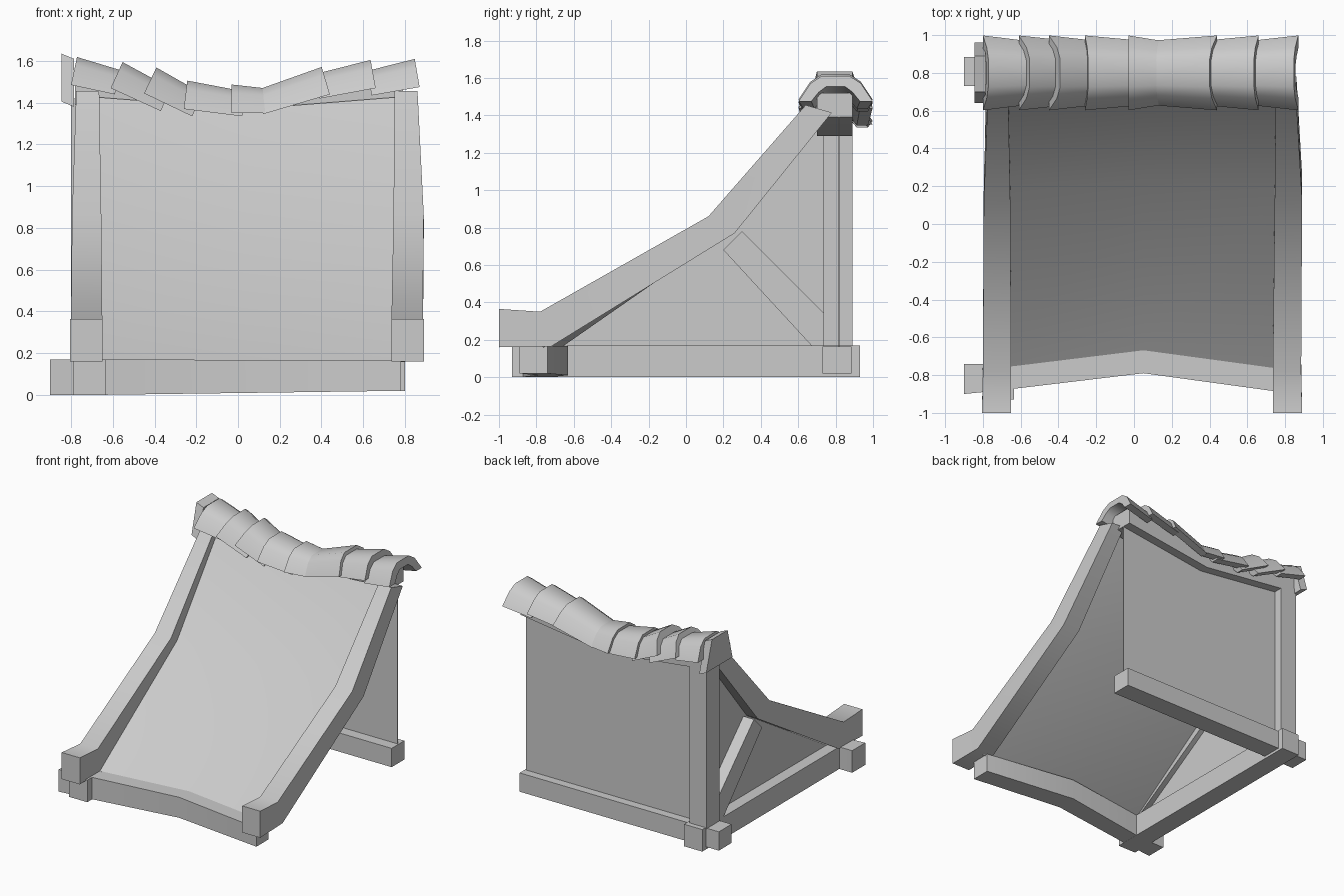
import bpy, bmesh
from mathutils import Vector

if "Cube" in bpy.data.objects:
    bpy.data.objects.remove(bpy.data.objects["Cube"])


def loft(name, rings, smooth=False):
    """Closed solid skinned through equal-length rings of 3D points."""
    bm = bmesh.new()
    vr = [[bm.verts.new(p) for p in r] for r in rings]
    n = len(vr[0])
    for a, b in zip(vr, vr[1:]):
        for i in range(n):
            j = (i + 1) % n
            bm.faces.new((a[i], a[j], b[j], b[i]))
    bm.faces.new(vr[0][::-1])
    bm.faces.new(vr[-1])
    bmesh.ops.recalc_face_normals(bm, faces=bm.faces)
    me = bpy.data.meshes.new(name)
    bm.to_mesh(me)
    bm.free()
    ob = bpy.data.objects.new(name, me)
    bpy.context.collection.objects.link(ob)
    if smooth:
        bpy.ops.object.select_all(action='DESELECT')
        ob.select_set(True)
        bpy.context.view_layer.objects.active = ob
        bpy.ops.object.shade_smooth_by_angle(angle=0.7)
    return ob


def rect(x, y0, y1, z0, z1):
    return [(x, y0, z0), (x, y1, z0), (x, y1, z1), (x, y0, z1)]


def box(name, x0, x1, y0, y1, z0, z1):
    return loft(name, [rect(x0, y0, y1, z0, z1), rect(x1, y0, y1, z0, z1)])


def side_plate(name, x0, x1, profile):
    return loft(name, [[(x, y, z) for y, z in profile] for x in (x0, x1)])


# Base beams: the front one is bowed inwards, the right side stays open
loft("front_base_beam", [rect(-0.9, -0.9, -0.74, 0, 0.17),
                         rect(-0.7, -0.88, -0.74, 0, 0.17),
                         rect(0.05, -0.79, -0.63, 0.01, 0.168),
                         rect(0.78, -0.89, -0.74, 0.02, 0.165)], smooth=True)
box("back_base_beam", -0.9, 0.8, 0.73, 0.885, 0.02, 0.165)
box("left_base_beam", -0.79, -0.635, -0.93, 0.93, 0, 0.17)

# Corner post, diagonal brace and recessed left wall
box("left_post", -0.8, -0.655, 0.735, 0.89, 0.16, 1.42)
side_plate("left_brace", -0.79, -0.685,
           [(0.20, 0.68), (0.30, 0.78), (0.74, 0.34), (0.74, 0.17), (0.67, 0.17)])
side_plate("left_wall", -0.70, -0.694,
           [(-0.74, 0.16), (0.25, 0.79), (0.76, 1.40), (0.76, 0.16)])

# Sheet-thin back wall with sagging top
loft("back_wall", [rect(-0.7, 0.815, 0.82, 0.16, 1.41),
                   rect(0.05, 0.815, 0.82, 0.16, 1.32),
                   rect(0.79, 0.815, 0.82, 0.16, 1.41)])

# Bent rafters: upper and lower points plus inner/outer x at each station
stations = [((-1.0, 0.365), (-1.0, 0.16)), ((-0.78, 0.35), (-0.72, 0.165)),
            ((0.12, 0.86), (0.26, 0.77)), ((0.64, 1.455), (0.78, 1.415))]
for name, widths in (
        ("left_rafter", [(-0.805, -0.65), (-0.80, -0.65), (-0.795, -0.655), (-0.775, -0.665)]),
        ("right_rafter", [(0.735, 0.89), (0.735, 0.885), (0.745, 0.89), (0.75, 0.86)])):
    loft(name, [[(a, *up), (b, *up), (b, *lo), (a, *lo)]
                for (up, lo), (a, b) in zip(stations, widths)], smooth=True)

# Thin roof slab, sagging towards the middle and tucked under the ridge tiles
edge = [(-0.77, 0.165), (0.19, 0.815), (0.68, 1.43)]
middle = [(-0.67, 0.167), (0.225, 0.79), (0.69, 1.37)]


def slab(x, line):
    under = [(y + 0.006, z - 0.006) for y, z in reversed(line)]
    return [(x, y, z) for y, z in line + under]


loft("roof_slab", [slab(-0.72, edge), slab(0.05, middle), slab(0.80, edge)], smooth=True)

# Sagging ridge beam beneath the tiles
loft("ridge_beam", [rect(-0.78, 0.70, 0.89, 1.39, 1.52),
                    rect(0.05, 0.70, 0.89, 1.29, 1.41),
                    rect(0.79, 0.70, 0.89, 1.39, 1.52)], smooth=True)

# Ridge tiles: tapered arches, wide at the outer end, along a sagging line
half = [(0.198, 0), (0.135, 0.097), (0.075, 0.137)]
inner = [(0.13, 0), (0.09, 0.05), (0.05, 0.08)]


def mirrored(pts):
    return pts + [(-a, b) for a, b in reversed(pts)]


arch = mirrored(half) + mirrored(inner)[::-1]
tiles = [(-0.80, 1.485, -0.59, 1.44), (-0.61, 1.47, -0.37, 1.36),
         (-0.45, 1.445, -0.22, 1.335), (-0.26, 1.37, 0.02, 1.335),
         (-0.03, 1.35, 0.13, 1.35), (0.44, 1.44, 0.12, 1.345),
         (0.66, 1.47, 0.39, 1.42), (0.87, 1.475, 0.64, 1.435)]
for i, (x0, z0, x1, z1) in enumerate(tiles):
    d = Vector((x1 - x0, 0, z1 - z0)).normalized()
    up = Vector((-d.z, 0, d.x)) if d.x > 0 else Vector((d.z, 0, -d.x))
    rings = []
    for x, z, s in ((x0, z0, 1.0), (x1, z1, 0.87)):
        rings.append([Vector((x, 0.8 + a * s, z)) + up * b * s for a, b in arch])
    loft(f"ridge_tile_{i + 1}", rings, smooth=True)

# Plate closing the left end of the ridge
cap = [(0.64, 1.40), (0.70, 1.63), (0.89, 1.63), (0.96, 1.40)]
loft("ridge_end_cap", [[(-0.845, y, z + 0.005) for y, z in cap],
                       [(-0.785, y, z - 0.02) for y, z in cap]])
